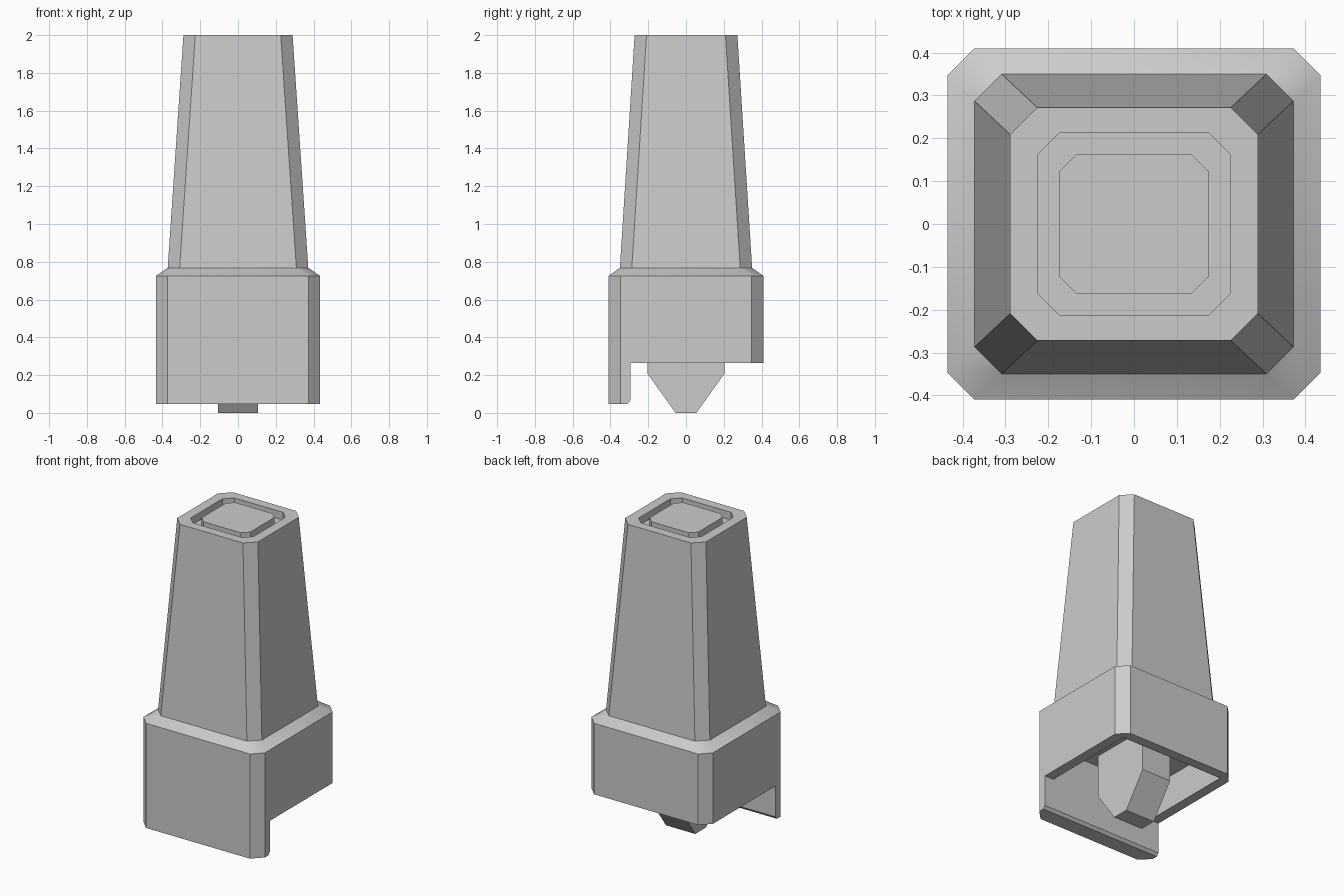
import bpy
import bmesh

cube = bpy.data.objects.get("Cube")
if cube:
    bpy.data.objects.remove(cube, do_unlink=True)

grey = bpy.data.materials.new("plain grey")
grey.use_nodes = True
grey.diffuse_color = (0.6, 0.6, 0.6, 1)
grey.node_tree.nodes["Principled BSDF"].inputs["Base Color"].default_value = (0.6, 0.6, 0.6, 1)


def make_object(name, bm):
    bmesh.ops.recalc_face_normals(bm, faces=bm.faces)
    mesh = bpy.data.meshes.new(name)
    bm.to_mesh(mesh)
    bm.free()
    mesh.materials.append(grey)
    obj = bpy.data.objects.new(name, mesh)
    bpy.context.collection.objects.link(obj)
    return obj


def chamfered_rect(hx, hy, c):
    """Corner points of a rectangle with clipped corners."""
    return [(hx, -hy + c), (hx, hy - c), (hx - c, hy), (-hx + c, hy),
            (-hx, hy - c), (-hx, -hy + c), (-hx + c, -hy), (hx - c, -hy)]


def stack(name, levels):
    """Loft chamfered rectangles given as (half x, half y, chamfer, z)."""
    bm = bmesh.new()
    rings = [[bm.verts.new((x, y, z)) for x, y in chamfered_rect(hx, hy, c)]
             for hx, hy, c, z in levels]
    for low, high in zip(rings, rings[1:]):
        for i in range(len(low)):
            j = (i + 1) % len(low)
            bm.faces.new((low[i], low[j], high[j], high[i]))
    bm.faces.new(rings[0][::-1])
    bm.faces.new(rings[-1])
    return make_object(name, bm)


def extrude_x(name, profile, hx):
    """Extrude a (y, z) profile symmetrically along x."""
    bm = bmesh.new()
    face = bm.faces.new([bm.verts.new((-hx, y, z)) for y, z in profile])
    moved = bmesh.ops.extrude_face_region(bm, geom=[face])["geom"]
    bmesh.ops.translate(bm, vec=(2 * hx, 0, 0),
                        verts=[v for v in moved if isinstance(v, bmesh.types.BMVert)])
    return make_object(name, bm)


# Block, sloped shoulder, tapered tower and the groove in its top
body = stack("body", [
    (0.435, 0.41, 0.063, 0.047),
    (0.435, 0.41, 0.063, 0.725),
    (0.372, 0.35, 0.063, 0.768),
    (0.289, 0.272, 0.063, 2.0),
    (0.225, 0.212, 0.05, 2.0),
    (0.225, 0.212, 0.05, 1.95),
    (0.174, 0.163, 0.04, 1.95),
    (0.174, 0.163, 0.04, 2.0),
])

# Cutters: step behind the front skirt, and the hollow underneath
step = extrude_x("step_cutter", [(-0.325, -0.1), (-0.325, 0.03), (-0.31, 0.047), (-0.295, 0.065),
                                 (-0.295, 0.265), (0.6, 0.265), (0.6, -0.1)], 0.6)
hollow = extrude_x("hollow_cutter", [(-0.295, 0.15), (-0.295, 0.48),
                                     (0.345, 0.48), (0.345, 0.15)], 0.37)

bpy.context.view_layer.objects.active = body
for cutter in (step, hollow):
    cutter.hide_render = True
    mod = body.modifiers.new("cut", 'BOOLEAN')
    mod.operation = 'DIFFERENCE'
    mod.solver = 'EXACT'
    mod.object = cutter
    bpy.ops.object.modifier_apply(modifier=mod.name)
    bpy.data.objects.remove(cutter, do_unlink=True)

# Blend the shoulder corners while keeping all other edges crisp
bpy.ops.object.select_all(action='DESELECT')
body.select_set(True)
bpy.ops.object.shade_smooth_by_angle(angle=0.52)

# Wedge-tipped stem inside the hollow
extrude_x("stem", [(-0.055, 0), (0.055, 0), (0.205, 0.21), (0.205, 0.49),
                   (-0.205, 0.49), (-0.205, 0.21)], 0.105)
